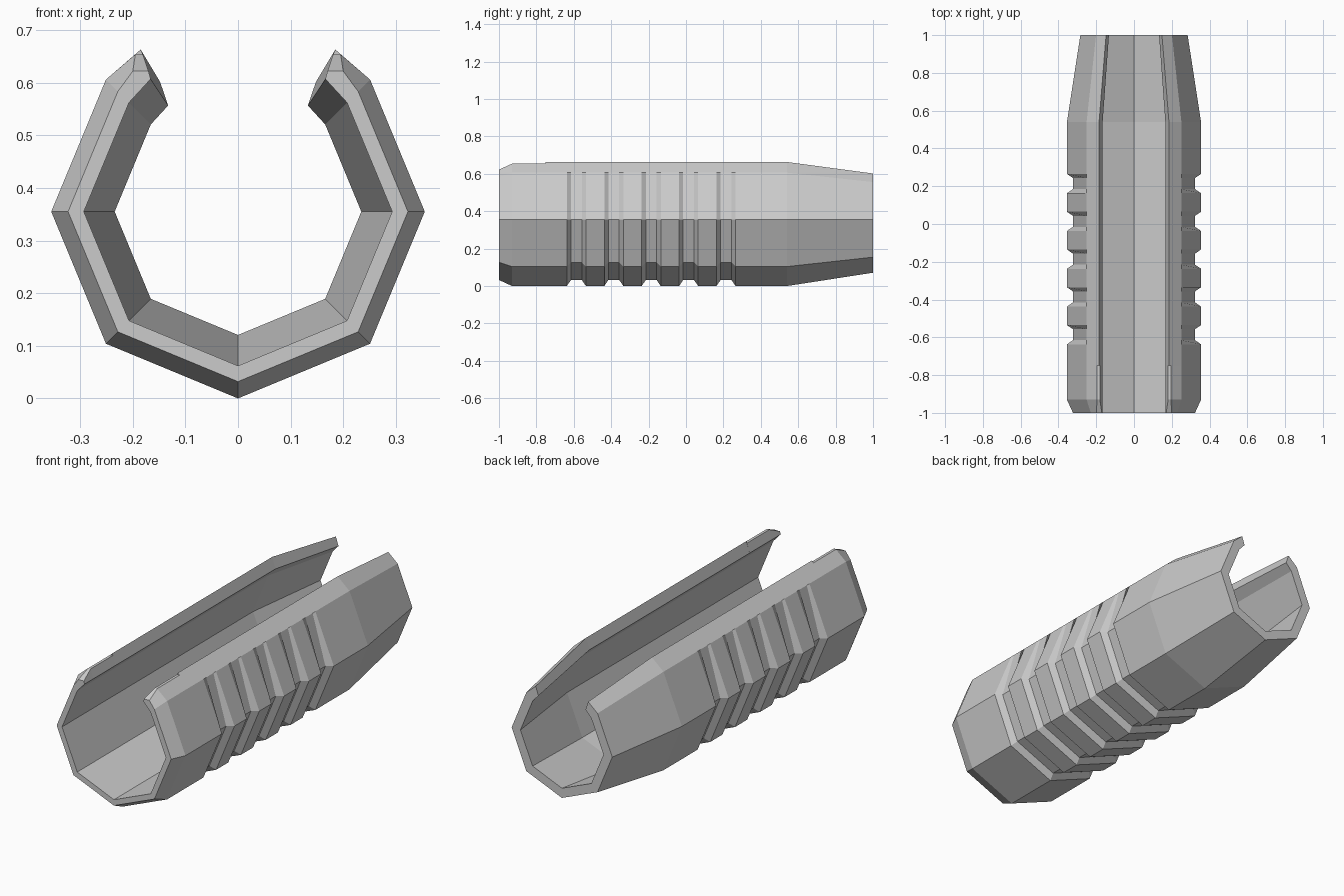
import bpy, bmesh, math

if "Cube" in bpy.data.objects:
    bpy.data.objects.remove(bpy.data.objects["Cube"])

CZ = 0.355            # height of the tube axis
R, GROOVE, INNER = 0.355, 0.323, 0.293
C = math.sqrt(0.5)
TIP = ((0.185, 0.308), (0.185, 0.308))      # pointed rim
LOW = ((0.195, 0.299), (0.181, 0.299))      # slightly trimmed rim
FRONT = ((0.200, 0.267), (0.170, 0.267))    # rim on the front chamfer


def section(y, r, rim=TIP, shoulder=R, scale=1.0):
    """Closed C-shaped octagonal ring: outer side up, rim, inner side down, mirrored."""
    half = [(0, -r), (r * C, -r * C), (r, 0), (shoulder * C, shoulder * C),
            *rim, (0.166, 0.252),
            (INNER * C, INNER * C), (INNER, 0), (INNER * C, -INNER * C), (0, -INNER)]
    left = [(-x, z) for x, z in half[-2:0:-1]]
    # right half runs bottom-outer to bottom-inner, left half returns
    return [(x * scale, y, CZ + z * scale) for x, z in half + left]


# Sections from front to back
rings = [section(-1, GROOVE, FRONT, GROOVE), section(-0.93, R, LOW),
         section(-0.75, R, LOW), section(-0.75, R)]
for k in range(5):                            # five grip grooves, fading at the shoulder
    s = -0.637 + 0.2 * k
    rings += [section(s, R), section(s + 0.022, GROOVE),
              section(s + 0.080, GROOVE), section(s + 0.102, R)]
rings += [section(0.54, R), section(1, R, scale=0.8)]

# Loft the shell
bm = bmesh.new()
vs = [[bm.verts.new(p) for p in ring] for ring in rings]
n = len(vs[0])
H = 10                                        # index of the inner bottom point


def strip(a, b):
    for i in range(n):
        j = (i + 1) % n
        bm.faces.new((a[i], a[j], b[j], b[i]))


# The ring is split at the bottom: right side 0..H, left side H..n, so the
# outer bottom 0 and inner bottom H are shared by both halves.
for a, b in zip(vs, vs[1:]):
    strip(a, b)

# End caps: quads between the outer and inner walls
for ring in (vs[0], vs[-1]):
    for idx in (list(range(0, H + 1)), [0] + list(range(n - 1, H - 1, -1))):
        for i in range(3):
            bm.faces.new([ring[idx[k]] for k in (i, i + 1, 9 - i, 10 - i)])
        bm.faces.new([ring[idx[k]] for k in (3, 4, 5, 6, 7)])

bmesh.ops.remove_doubles(bm, verts=bm.verts[:], dist=1e-5)
bmesh.ops.dissolve_degenerate(bm, dist=1e-5, edges=bm.edges[:])
bmesh.ops.recalc_face_normals(bm, faces=bm.faces[:])

mesh = bpy.data.meshes.new("grip_sleeve")
bm.to_mesh(mesh)
bm.free()
sleeve = bpy.data.objects.new("grip_sleeve", mesh)
bpy.context.collection.objects.link(sleeve)
